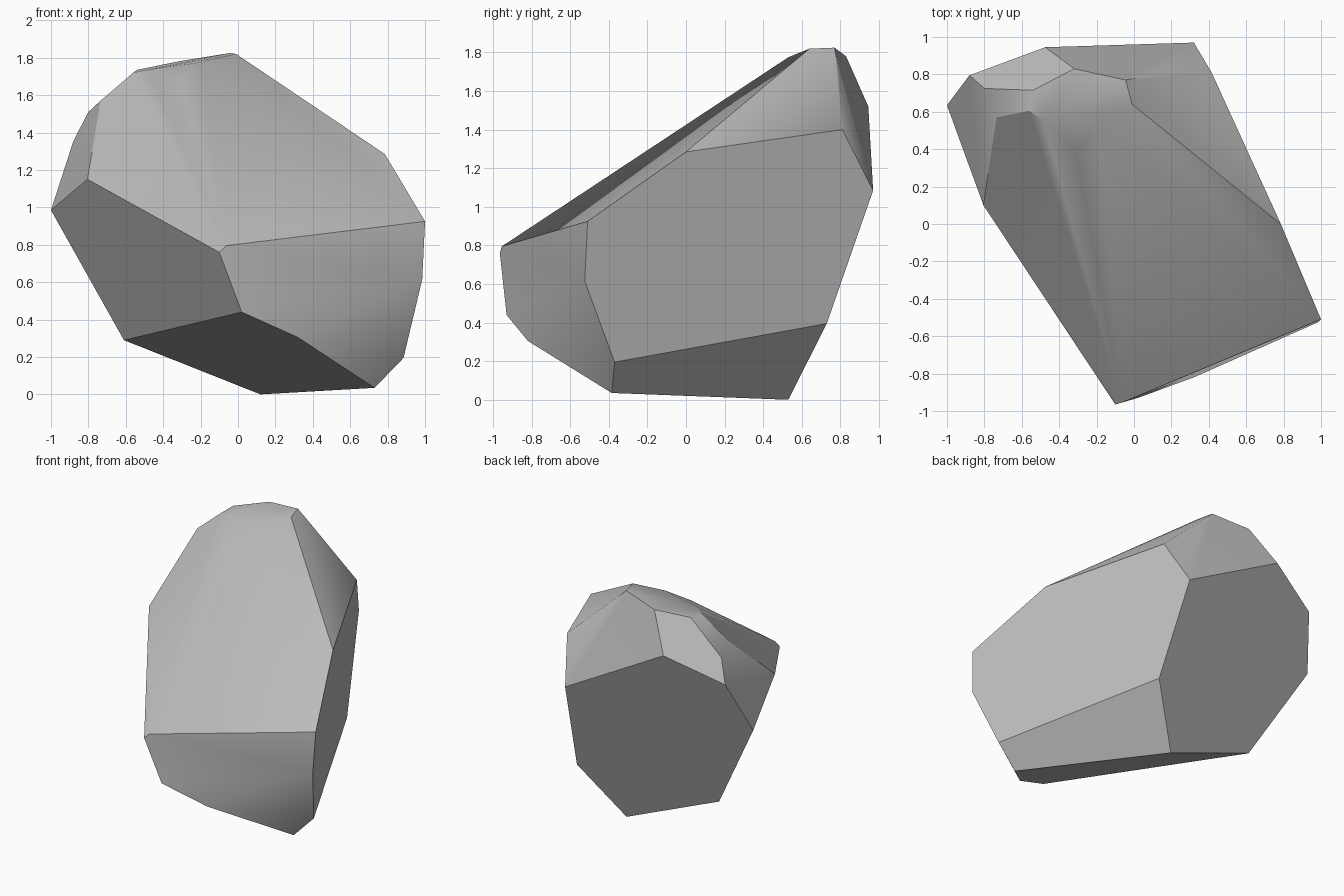
import bpy
import bmesh
from math import radians

# Remove the default cube only
default_cube = bpy.data.objects.get("Cube")
if default_cube:
    bpy.data.objects.remove(default_cube, do_unlink=True)

# Corner groups of the faceted boulder, joined by a convex hull
base_corners = [
    (.12, .53, 0), (.73, -.385, .035), (-.61, .48, .29),
    (.32, -.82, .305), (.02, -.93, .44), (.885, -.37, .195),
]
middle_corners = [
    (-.1, -.965, .76), (-.065, -.955, .795), (1, -.51, .925),
    (.985, -.525, .615), (.785, 0, 1.285), (.39, .73, .395),
    (.32, .97, 1.085), (-1, .635, .985), (-.805, .1, 1.15),
]
upper_corners = [
    (.415, .81, 1.4), (-.475, .945, 1.52), (-.88, .795, 1.355),
    (-.8, .725, 1.51), (-.735, .57, 1.57),
]
crown_corners = [
    (-.01, .64, 1.82), (-.045, .77, 1.825), (.04, .785, 1.74),
    (-.32, .83, 1.78), (-.54, .715, 1.735), (-.56, .605, 1.72),
    (-.485, .555, 1.735), (-.2, .53, 1.775), (-.31, .39, 1.68),
]


def make_material(name, grey):
    """Create one flat neutral material."""
    colour = (grey, grey, grey, 1)
    material = bpy.data.materials.new(name)
    material.use_nodes = True
    material.diffuse_color = colour
    shader = material.node_tree.nodes["Principled BSDF"]
    shader.inputs["Base Color"].default_value = colour
    return material


def make_boulder(name, corners, material):
    """Wrap the corners in a hull and merge triangles into broad flat facets."""
    bm = bmesh.new()
    for corner in corners:
        bm.verts.new(corner)
    bmesh.ops.convex_hull(bm, input=bm.verts[:])
    loose = [v for v in bm.verts if not v.link_faces]
    bmesh.ops.delete(bm, geom=loose, context="VERTS")
    bmesh.ops.dissolve_limit(bm, angle_limit=radians(4),
                             verts=bm.verts[:], edges=bm.edges[:])
    bmesh.ops.recalc_face_normals(bm, faces=bm.faces[:])
    mesh = bpy.data.meshes.new(name)
    bm.to_mesh(mesh)
    bm.free()
    mesh.materials.append(material)
    boulder = bpy.data.objects.new(name, mesh)
    bpy.context.collection.objects.link(boulder)
    return boulder


# Boulder: crisp broad facets, softened only across the shallow crown edges
stone = make_material("stone grey", .5)
boulder = make_boulder(
    "boulder", base_corners + middle_corners + upper_corners + crown_corners, stone)
bpy.ops.object.select_all(action="DESELECT")
boulder.select_set(True)
bpy.context.view_layer.objects.active = boulder
bpy.ops.object.shade_smooth_by_angle(angle=radians(30))
